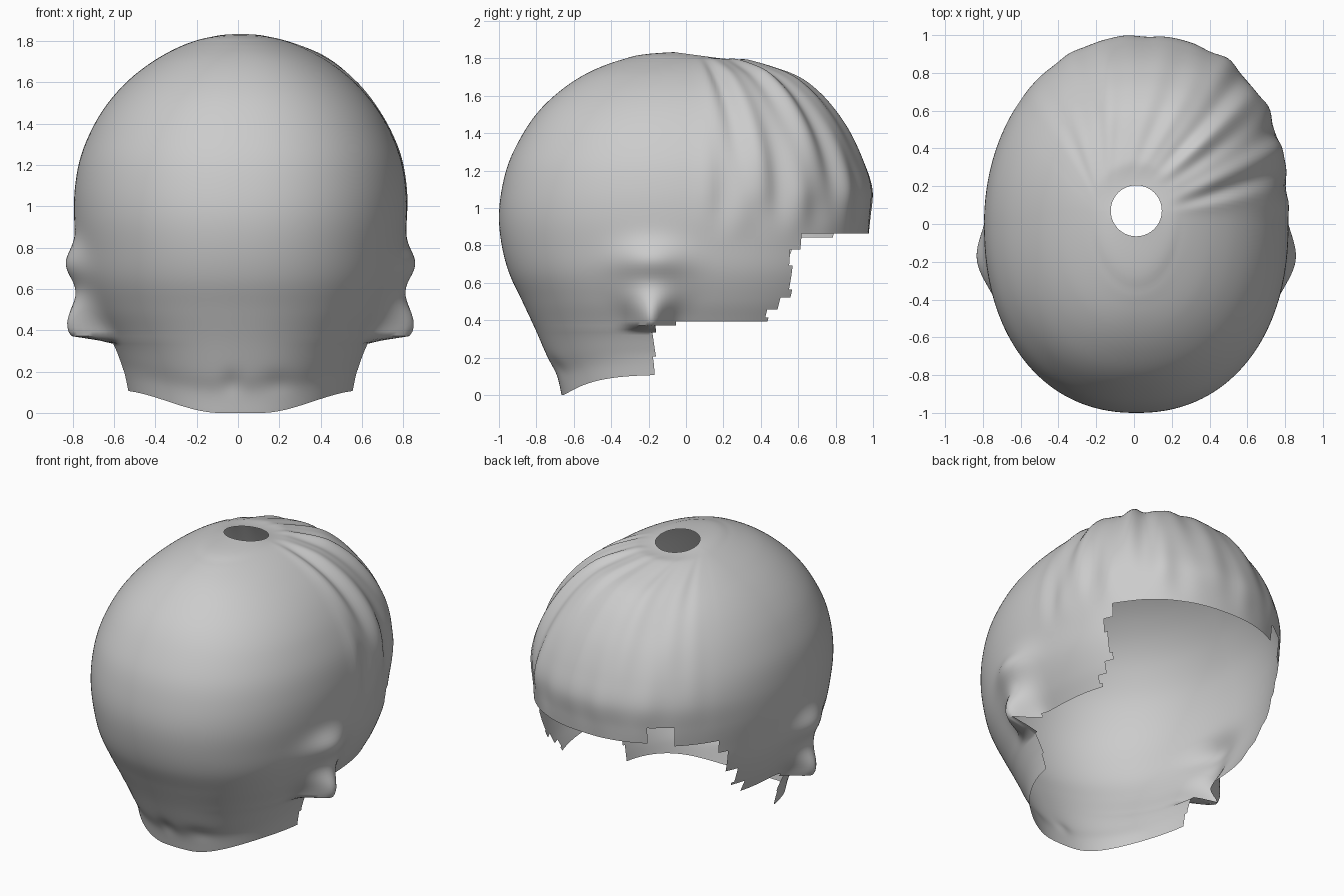
import bpy
import bmesh
import math
from mathutils import Vector

if "Cube" in bpy.data.objects:
    bpy.data.objects.remove(bpy.data.objects["Cube"], do_unlink=True)

SEGMENTS = 256
STEPS = 7
CENTRE = Vector((0, 0, 0.9))

# Shell cross-sections: height, rear of head, brow side, half width
SECTIONS = [
    (0, -.665, .6, .555), (.1, -.69, .65, .57), (.2, -.74, .72, .59),
    (.35, -.805, .82, .635), (.5, -.875, .9, .71), (.65, -.945, .95, .765),
    (.8, -.985, .97, .79), (.95, -1, .985, .805), (1.1, -.985, .995, .8),
    (1.25, -.945, .95, .77), (1.4, -.87, .88, .705), (1.52, -.785, .8, .625),
    (1.62, -.68, .71, .53), (1.7, -.565, .6, .425), (1.76, -.44, .44, .32),
    (1.8, -.3, .3, .22), (1.815, -.065, .205, .135),
]

# Lower rim as steps: brow-ward limit, rim height
RIM_LEFT = [(-.17, -1), (-.05, .37), (.43, .4), (.5, .45), (.56, .52), (.62, .78), (2, .87)]
RIM_RIGHT = [(-.17, -1), (-.05, .37), (.3, .4), (.4, .47), (.5, .6), (.56, .76), (.79, .85),
             (.89, .98), (2, .87)]


def smooth(low, high, value):
    t = min(max((value - low) / (high - low), 0), 1)
    return t * t * (3 - 2 * t)


def bell(value, middle, width):
    return math.exp(-((value - middle) / width) ** 2)


def blend(a, b, c, d, t):
    """Smooth curve through b and c."""
    return b + .5 * t * (c - a + t * (2 * a - 5 * b + 4 * c - d + t * (3 * (b - c) + d - a)))


def levels():
    last = len(SECTIONS) - 1
    for i in range(last):
        keys = [SECTIONS[min(max(i + k, 0), last)] for k in (-1, 0, 1, 2)]
        for s in range(STEPS):
            yield [blend(*values, s / STEPS) for values in zip(*keys)]
    yield SECTIONS[last]


def hair_waves(p):
    """Locks swept from the parting towards the left of the brow."""
    angle = math.atan2(p.y, p.x + .15)
    sweep = smooth(0, .25, angle) * (1 - .7 * smooth(.8, 1.2, angle))
    sweep *= 1 - smooth(1.7, 2.4, angle)
    reach = smooth(.16, .5, math.hypot(p.x, p.y - .07)) * smooth(.8, 1.1, p.z)
    locks = math.sin(angle * 22 + 1.5 * math.sin(p.z * 3)) + .4 * math.sin(angle * 37 + p.z * 4)
    volume = .014 * bell(angle, .6, .35) * smooth(1, 1.4, p.z)
    parting = bell(p.x, -.3, .1) * bell(p.y, .6, .2)
    return reach * (.012 * sweep * locks + volume - .015 * parting)


def ear_bulge(p):
    """Outward flare over the ears, tight at the lobe and wide above."""
    spread = .09 + .09 * smooth(.38, .7, p.z)
    height = .19 * bell(p.z, .38, .18) + .07 * bell(p.z, .72, .1)
    return height * bell(p.y, -.19, spread) * smooth(.335, .375, p.z)


def surface_point(level, angle):
    z, rear, brow, half = level
    c, s = math.cos(angle), math.sin(angle)
    middle = .07 * smooth(1.4, 1.81, z)
    # Full at the rear and the left of the brow, round at the crown
    power = .91 if s < 0 else .83 if c > 0 else .98
    power += (1 - power) * smooth(1.7, 1.81, z)
    x = half * math.copysign(abs(c) ** power, c)
    reach = brow - middle if s > 0 else middle - rear
    y = middle + reach * math.copysign(abs(s) ** power, s)
    z -= .018 * s * smooth(1.79, 1.815, z)
    # Curved hem at the nape
    hem = .11 * smooth(.1, .6, abs(x))
    if z < .35:
        z = hem + z * (1 - hem / .35)
    p = Vector((x, y, z))
    p += (p - CENTRE).normalized() * hair_waves(p)
    p.x += math.copysign(ear_bulge(p), x)
    # Shallow hollows at the nape
    if y < 0:
        p.y += .01 * bell(z, .15, .05) * (bell(x, .18, .08) + bell(x, -.04, .05))
    p.x += .012
    return p


def below_rim(p):
    for limit, height in (RIM_LEFT if p.x > 0 else RIM_RIGHT):
        if p.y < limit:
            return p.z < height


# Head shell, open at the crown, face and neck
bm = bmesh.new()
rings = []
for level in levels():
    rings.append([bm.verts.new(surface_point(level, math.tau * i / SEGMENTS))
                  for i in range(SEGMENTS)])
for lower, upper in zip(rings, rings[1:]):
    for i in range(SEGMENTS):
        j = (i + 1) % SEGMENTS
        bm.faces.new((lower[i], lower[j], upper[j], upper[i]))

# Cut away the face opening with a stepped edge
cut = [f for f in bm.faces if below_rim(f.calc_center_median())]
bmesh.ops.delete(bm, geom=cut, context="FACES")

mesh = bpy.data.meshes.new("head_shell")
bm.to_mesh(mesh)
bm.free()
shell = bpy.data.objects.new("head_shell", mesh)
bpy.context.collection.objects.link(shell)

# Light grey over the whole shell
grey = bpy.data.materials.new("light_grey")
grey.use_nodes = True
colour = (.6, .6, .6, 1)
grey.diffuse_color = colour
grey.node_tree.nodes["Principled BSDF"].inputs["Base Color"].default_value = colour
mesh.materials.append(grey)

bpy.context.view_layer.objects.active = shell
shell.select_set(True)
bpy.ops.object.shade_smooth_by_angle(angle=math.radians(50))
